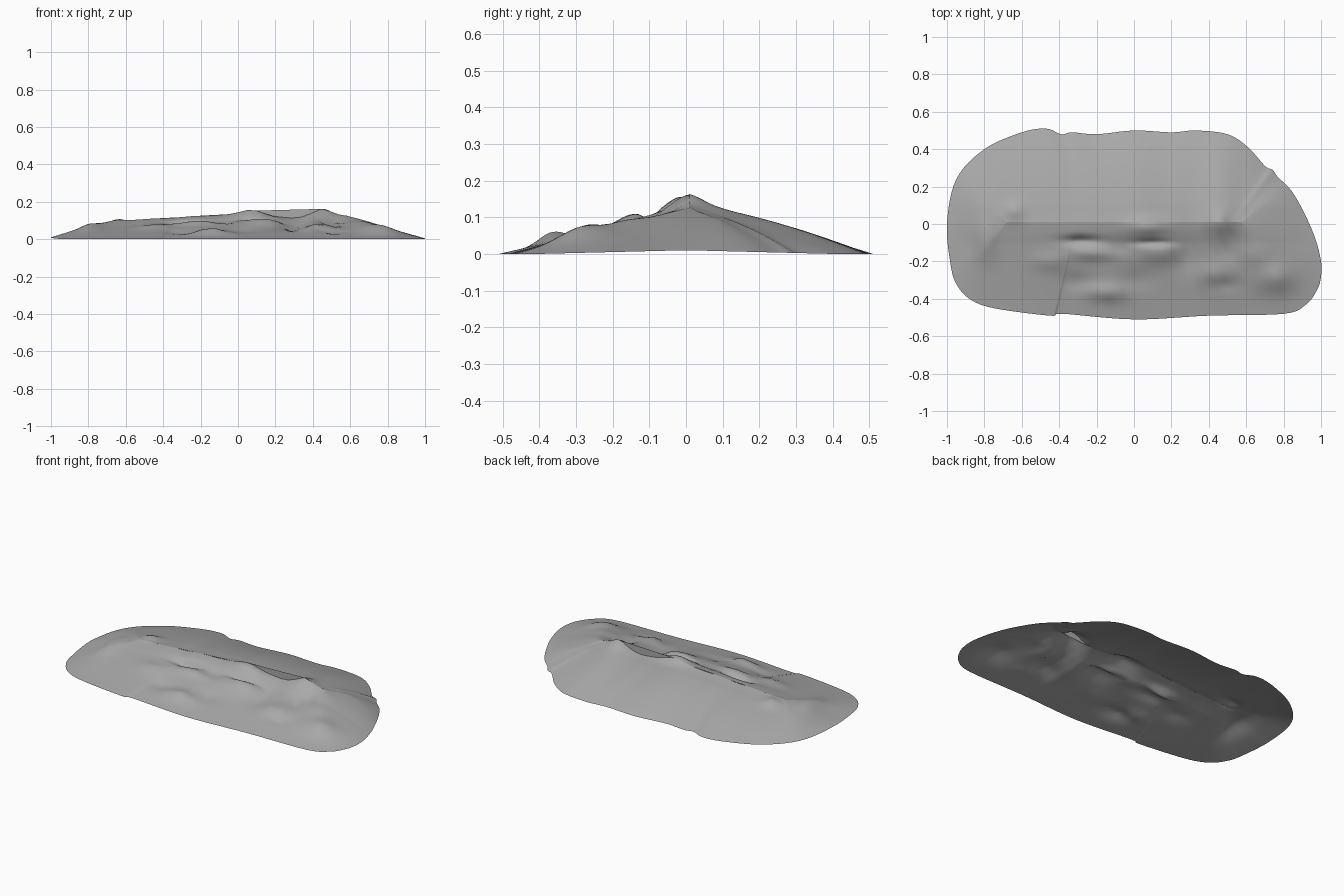
import bpy
import bmesh
import math
from mathutils import Vector
from mathutils.geometry import interpolate_bezier

default_cube = bpy.data.objects.get("Cube")
if default_cube:
    bpy.data.objects.remove(default_cube, do_unlink=True)

# Footprint of the mound, counter-clockwise from its left end
OUTLINE = [(1, -.2), (.97, -.08), (.91, .06), (.84, .18), (.77, .25), (.74, .29), (.7, .31),
           (.61, .41), (.5, .48), (.33, .5), (.2, .49), (0, .5), (-.2, .48), (-.33, .49),
           (-.39, .48), (-.47, .51), (-.6, .49), (-.8, .4), (-.95, .24), (-1, 0),
           (-.98, -.22), (-.95, -.32), (-.88, -.4), (-.75, -.45), (-.45, -.49), (-.38, -.48),
           (0, -.51), (.4, -.49), (.8, -.48), (.92, -.43), (.98, -.35), (1, -.28)]

# Crest height along x
CREST = [(-.7, .095), (-.4, .112), (-.2, .125), (0, .132), (.2, .118), (.3, .115),
         (.47, .14), (.6, .125)]

# Knolls and hollows: centre x, centre y, radius x, radius y, height
BUMPS = [
    (-.64, .07, .05, .05, .02),      # knoll on the right part of the crest
    (-.8, -.08, .06, .12, .02),      # right shoulder
    (.08, -.02, .09, .05, .035),     # central summit
    (.45, .01, .06, .06, .024),      # left summit
    (.14, -.15, .09, .06, .026),     # rounded step below the summit
    (.1, -.1, .08, .018, -.024),
    (.29, -.16, .04, .1, -.03),
    (-.28, -.09, .09, .025, -.03),   # right hollow and the lump before it
    (-.22, -.16, .11, .035, .016),
    (-.45, -.2, .08, .05, .014),
    (-.08, -.12, .04, .05, -.018),
    (-.15, -.37, .07, .05, .036),    # front knoll
    (.02, -.3, .06, .06, -.014),
    (-.3, -.31, .07, .05, -.014),
    (.51, -.12, .035, .09, -.035),   # left gully
    (.43, -.27, .05, .06, .026),
    (.51, -.32, .03, .04, -.02),
    (.66, -.17, .09, .07, .012),     # broad left knoll
    (.76, -.29, .1, .08, .03),
]


def smooth_loop(points, steps):
    """Smooth closed curve through the given points."""
    pts = [Vector((x, y, 0)) for x, y in points]
    n = len(pts)
    loop = []
    for i, p in enumerate(pts):
        before, q, after = pts[i - 1], pts[(i + 1) % n], pts[(i + 2) % n]
        loop += interpolate_bezier(p, p + (q - before) / 6, q - (after - p) / 6, q, steps + 1)[:-1]
    return loop


def crest(x):
    """Crest height at x, eased between the listed values."""
    if x <= CREST[0][0]:
        return CREST[0][1]
    for (xa, a), (xb, b) in zip(CREST, CREST[1:]):
        if x <= xb:
            f = (x - xa) / (xb - xa)
            return a + (b - a) * f * f * (3 - 2 * f)
    return CREST[-1][1]


def height(x, y, t):
    """Height at x, y, where t runs from the crest (0) to the rim (1)."""
    rim = .01 * max(0, 1 - abs(y) / .4)
    back = (1 - t) * (1 + .45 * t)
    front = (1 - t) * (1 - .1 * t)
    side = min(1, max(0, y / .2 + .5))
    z = rim * t + crest(x) * (front + (back - front) * side)
    fade = 1 - t ** 6
    for cx, cy, rx, ry, h in BUMPS:
        z += fade * h * math.exp(-((x - cx) / rx) ** 2 - ((y - cy) / ry) ** 2)
    return max(z, 0)


# Terrain sheet: rings between the crest line and the footprint, open below
RINGS = 48
rim_loop = smooth_loop(OUTLINE, 6)
bm = bmesh.new()
rings = []
for r in range(RINGS + 1):
    t = r / RINGS
    ring = []
    for p in rim_loop:
        spine = Vector((max(-.68, min(.58, p.x * .72)), .01, 0))
        q = spine.lerp(p, t)
        ring.append(bm.verts.new((q.x, q.y, height(q.x, q.y, t))))
    rings.append(ring)
for inner, outer in zip(rings, rings[1:]):
    for i in range(len(inner)):
        bm.faces.new((inner[i - 1], outer[i - 1], outer[i], inner[i]))
# Close the two sides of the crest together
bmesh.ops.remove_doubles(bm, verts=bm.verts[:], dist=.0005)
crest_edges = [e for e in bm.edges if e.is_boundary and
               all(abs(v.co.y - .01) < .001 and abs(v.co.x) < .7 for v in e.verts)]
bmesh.ops.holes_fill(bm, edges=crest_edges, sides=0)
bmesh.ops.recalc_face_normals(bm, faces=bm.faces[:])
if sum(f.normal.z for f in bm.faces) < 0:
    bmesh.ops.reverse_faces(bm, faces=bm.faces[:])

mesh = bpy.data.meshes.new("rocky_mound")
bm.to_mesh(mesh)
bm.free()
mound = bpy.data.objects.new("rocky_mound", mesh)
bpy.context.collection.objects.link(mound)

# Plain grey stone
stone = bpy.data.materials.new("stone grey")
stone.use_nodes = True
GREY = (.4, .4, .4, 1)
stone.diffuse_color = GREY
stone.node_tree.nodes["Principled BSDF"].inputs["Base Color"].default_value = GREY
mesh.materials.append(stone)

bpy.context.view_layer.objects.active = mound
mound.select_set(True)
bpy.ops.object.shade_smooth_by_angle(angle=math.radians(60))
